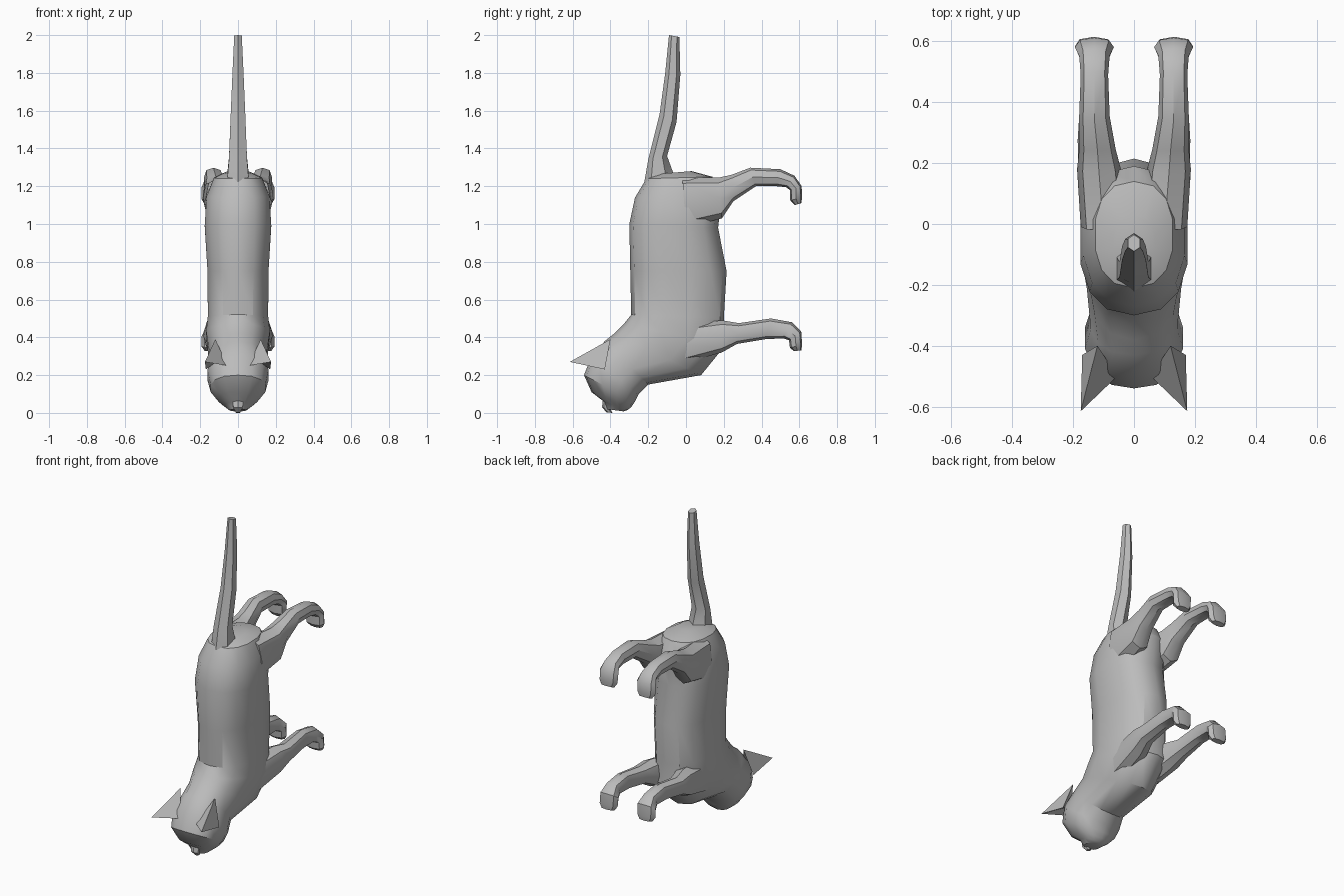
import bpy, bmesh
from math import cos, sin, pi, copysign
from mathutils import Vector

cube = bpy.data.objects.get("Cube")
if cube:
    bpy.data.objects.remove(cube)

grey = bpy.data.materials.new("plain grey")
grey.use_nodes = True
colour = (0.5, 0.5, 0.5, 1)
grey.diffuse_color = colour
grey.node_tree.nodes["Principled BSDF"].inputs["Base Color"].default_value = colour


def finish(name, bm, angle):
    bmesh.ops.recalc_face_normals(bm, faces=bm.faces)
    mesh = bpy.data.meshes.new(name)
    bm.to_mesh(mesh)
    bm.free()
    mesh.materials.append(grey)
    obj = bpy.data.objects.new(name, mesh)
    bpy.context.collection.objects.link(obj)
    bpy.ops.object.select_all(action="DESELECT")
    obj.select_set(True)
    bpy.context.view_layer.objects.active = obj
    bpy.ops.object.shade_smooth_by_angle(angle=angle)
    return obj


def loft(name, rings, sides, side=1, power=0.85, angle=0.6):
    """Each ring: two opposite (y, z) outline points, centre x, half width."""
    bm = bmesh.new()
    loops = []
    for ay, az, by, bz, cx, w in rings:
        a, b = Vector((cx * side, ay, az)), Vector((cx * side, by, bz))
        mid, half = (a + b) / 2, (a - b) / 2
        loop = []
        for i in range(sides):
            t = 2 * pi * i / sides
            c, s = [copysign(abs(v) ** power, v) for v in (cos(t), sin(t))]
            loop.append(bm.verts.new(mid + half * c + Vector((w * s, 0, 0))))
        loops.append(loop)
    for p, q in zip(loops, loops[1:]):
        for i in range(sides):
            j = (i + 1) % sides
            bm.faces.new((p[i], p[j], q[j], q[i]))
    bm.faces.new(loops[0])
    bm.faces.new(loops[-1])
    return finish(name, bm, angle)


# Torso, neck and head run in one skin from rump to muzzle
loft("body_and_head", [
    (-.15, 1.265, .03, 1.28, 0, .07),
    (-.21, 1.24, .14, 1.25, 0, .13),
    (-.27, 1.14, .19, 1.16, 0, .17),
    (-.30, 1.0, .17, .98, 0, .18),
    (-.295, .75, .215, .75, 0, .165),
    (-.29, .52, .2, .5, 0, .163),
    (-.33, .47, .21, .36, 0, .172),
    (-.38, .42, .08, .2, 0, .158),
    (-.43, .38, -.2, .15, 0, .145),
    (-.50, .30, -.25, .1, 0, .165),
    (-.54, .2, -.27, .06, 0, .148),
    (-.50, .11, -.29, .03, 0, .105),
    (-.435, .06, -.31, .015, 0, .07),
    (-.42, .02, -.33, .008, 0, .045),
], 14)

# Tail
loft("tail", [
    (-.23, 1.17, -.06, 1.25, 0, .07),
    (-.2, 1.34, -.10, 1.36, 0, .055),
    (-.14, 1.58, -.05, 1.54, 0, .045),
    (-.11, 1.8, -.03, 1.79, 0, .034),
    (-.09, 2.0, -.035, 1.99, 0, .023),
], 6, power=1)

# Nose tip
loft("nose", [
    (-.44, .07, -.40, .05, 0, .03),
    (-.445, .03, -.40, .02, 0, .028),
    (-.42, .003, -.39, 0, 0, .012),
], 6)

for label, side in (("left", 1), ("right", -1)):
    # Front leg with a hooked paw
    loft(label + "_front_leg", [
        (0, .47, -.02, .26, .09, .07),
        (.19, .49, .19, .32, .115, .068),
        (.28, .475, .27, .365, .13, .055),
        (.45, .50, .42, .39, .13, .045),
        (.56, .48, .515, .395, .13, .045),
        (.61, .43, .545, .385, .13, .062),
        (.615, .36, .55, .345, .132, .062),
        (.61, .33, .57, .328, .132, .045),
    ], 8, side)

    # Hind leg with a broad thigh
    loft(label + "_hind_leg", [
        (-.02, 1.25, 0, .98, .10, .075),
        (.17, 1.245, .19, 1.03, .115, .072),
        (.24, 1.26, .25, 1.12, .12, .06),
        (.34, 1.298, .37, 1.2, .13, .05),
        (.50, 1.29, .48, 1.2, .13, .045),
        (.575, 1.255, .53, 1.195, .13, .05),
        (.612, 1.2, .55, 1.18, .13, .064),
        (.615, 1.14, .552, 1.125, .132, .062),
        (.61, 1.11, .575, 1.1, .132, .045),
    ], 8, side)

    # Pointed ear with a hollow front
    bm = bmesh.new()
    tip, inner, back, outer, hollow = [
        bm.verts.new((x * side, y, z)) for x, y, z in (
            (.175, -.615, .27), (.055, -.50, .25), (.12, -.40, .39),
            (.17, -.43, .23), (.115, -.47, .27))]
    for tri in ((tip, inner, back), (tip, back, outer), (tip, outer, hollow),
                (tip, hollow, inner), (inner, hollow, back), (hollow, outer, back)):
        bm.faces.new(tri)
    finish(label + "_ear", bm, 0.5)
